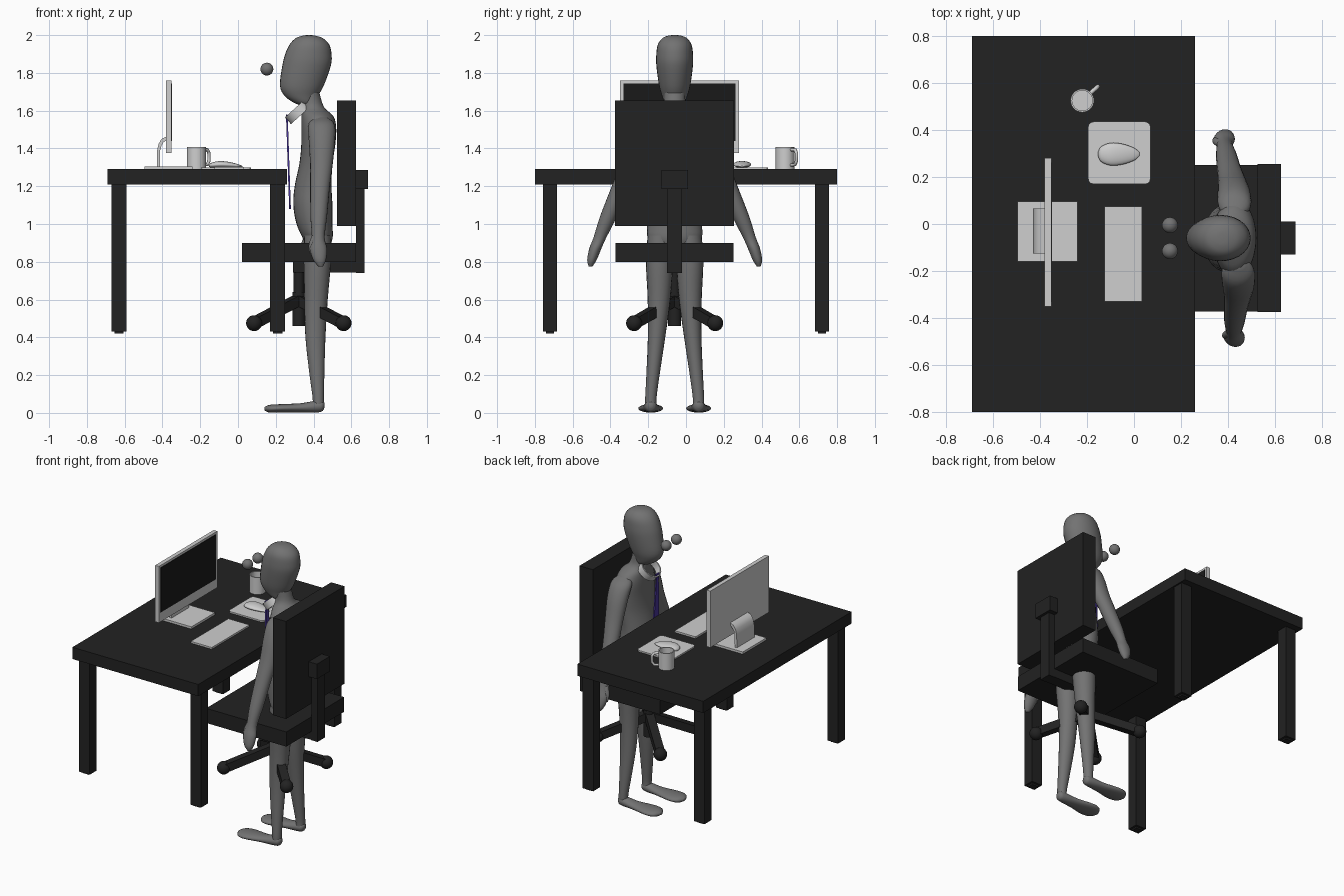
import bpy, bmesh, math
from mathutils import Vector, Matrix

if "Cube" in bpy.data.objects:
    bpy.data.objects.remove(bpy.data.objects["Cube"])


def material(name, rgb):
    m = bpy.data.materials.new(name)
    m.diffuse_color = (*rgb, 1)
    m.use_nodes = True
    m.node_tree.nodes["Principled BSDF"].inputs["Base Color"].default_value = m.diffuse_color
    return m


BLACK = material("matte_black", (0.016, 0.016, 0.016))
SCREEN = material("screen_black", (0.010, 0.010, 0.010))
LIGHT = material("light_grey", (0.62, 0.62, 0.62))
SKIN = material("mid_grey", (0.17, 0.17, 0.17))
PURPLE = material("purple", (0.065, 0.035, 0.32))
CY = -0.06  # side-to-side centre of figure and chair


def finish(name, bm, mat, angle=None):
    bmesh.ops.recalc_face_normals(bm, faces=bm.faces)
    me = bpy.data.meshes.new(name)
    bm.to_mesh(me)
    bm.free()
    me.materials.append(mat)
    ob = bpy.data.objects.new(name, me)
    bpy.context.collection.objects.link(ob)
    if angle:
        bpy.ops.object.select_all(action='DESELECT')
        ob.select_set(True)
        bpy.context.view_layer.objects.active = ob
        bpy.ops.object.shade_smooth_by_angle(angle=math.radians(angle))
    return ob


def box(name, x, y, z, mat=BLACK):
    bm = bmesh.new()
    c = Vector((sum(x) / 2, sum(y) / 2, sum(z) / 2))
    size = (x[1] - x[0], y[1] - y[0], z[1] - z[0], 1)
    bmesh.ops.create_cube(bm, size=1, matrix=Matrix.Translation(c) @ Matrix.Diagonal(size))
    return finish(name, bm, mat)


def ball(name, c, r, mat, scale=(1, 1, 1)):
    bm = bmesh.new()
    bmesh.ops.create_uvsphere(bm, u_segments=24, v_segments=14, radius=r,
                              matrix=Matrix.Translation(c) @ Matrix.Diagonal((*scale, 1)))
    return finish(name, bm, mat, 60)


def rod(name, a, b, r, mat, sides=20, angle=40):
    a, b = Vector(a), Vector(b)
    d = b - a
    bm = bmesh.new()
    rot = d.to_track_quat('Z', 'Y').to_matrix().to_4x4() @ Matrix.Rotation(math.pi / sides, 4, 'Z')
    bmesh.ops.create_cone(bm, cap_ends=True, segments=sides, radius1=r, radius2=r,
                          depth=d.length, matrix=Matrix.Translation((a + b) / 2) @ rot)
    return finish(name, bm, mat, angle)


def prism(name, pts, shift, mat, angle=None):
    """Closed outline swept along a vector."""
    bm = bmesh.new()
    f = bm.faces.new([bm.verts.new(p) for p in pts])
    r = bmesh.ops.extrude_face_region(bm, geom=[f])
    bmesh.ops.translate(bm, vec=shift, verts=[v for v in r['geom'] if isinstance(v, bmesh.types.BMVert)])
    return finish(name, bm, mat, angle)


def spline(rows, n=4):
    """Smooth in-between stations."""
    out = []
    for i in range(len(rows) - 1):
        p = [Vector(rows[min(max(k, 0), len(rows) - 1)]) for k in range(i - 1, i + 3)]
        for s in range(n):
            t = s / n
            out.append(0.5 * (2 * p[1] + (p[2] - p[0]) * t + (2 * p[0] - 5 * p[1] + 4 * p[2] - p[3]) * t * t
                              + (3 * p[1] - p[0] - 3 * p[2] + p[3]) * t ** 3))
    return out + [Vector(rows[-1])]


def loft(name, rows, mat=SKIN, axis='z', seg=20):
    """Rows are x, y, z, radius, radius: ellipses stacked along z or x."""
    bm = bmesh.new()
    rings = []
    for r in spline(rows):
        ring = []
        for k in range(seg):
            a = math.tau * k / seg
            u, v = r[3] * math.cos(a), r[4] * math.sin(a)
            off = (u, v, 0) if axis == 'z' else (0, u, v)
            ring.append(bm.verts.new([r[j] + off[j] for j in range(3)]))
        rings.append(ring)
    for a, b in zip(rings, rings[1:]):
        for k in range(seg):
            bm.faces.new((a[k], a[k - 1], b[k - 1], b[k]))
    bm.faces.new(rings[0])
    bm.faces.new(rings[-1])
    return finish(name, bm, mat, 70)


# Desk
box("desk_top", (-0.69, 0.26), (-0.8, 0.8), (1.21, 1.29))
for x in (-0.63, 0.21):
    for y in (-0.72, 0.72):
        box("desk_leg", (x - 0.04, x + 0.04), (y - 0.037, y + 0.037), (0.43, 1.21))
        box("desk_foot", (x - 0.025, x + 0.025), (y - 0.022, y + 0.022), (0.42, 0.43))

# Chair
box("chair_seat", (0.02, 0.625), (-0.372, 0.252), (0.80, 0.90))
box("chair_back", (0.525, 0.625), (-0.375, 0.255), (0.99, 1.655))
box("back_bracket", (0.625, 0.687), (-0.13, 0.01), (1.185, 1.287))
box("back_post", (0.625, 0.67), (-0.10, -0.02), (0.74, 1.19))
box("under_bar", (0.29, 0.67), (-0.10, -0.02), (0.742, 0.80))
rod("gas_column", (0.322, CY, 0.6), (0.322, CY, 0.8), 0.028, BLACK)
rod("hub", (0.322, CY, 0.46), (0.322, CY, 0.64), 0.035, BLACK)
for sx in (-1, 1):
    for sy in (-1, 1):
        end = (0.322 + sx * 0.237, CY + sy * 0.215, 0.475)
        rod("base_arm", (0.322, CY, 0.60), end, 0.038, BLACK, 4, 20)
        ball("caster", end, 0.042, BLACK)

# Monitor
box("monitor_case", (-0.38, -0.352), (-0.35, 0.28), (1.375, 1.76), LIGHT)
box("monitor_screen", (-0.353, -0.349), (-0.332, 0.262), (1.44, 1.745), SCREEN)
box("monitor_base", (-0.495, -0.24), (-0.16, 0.095), (1.29, 1.305), LIGHT)
outer = [(-0.43, 1.30), (-0.428, 1.39), (-0.42, 1.425), (-0.405, 1.45), (-0.375, 1.465)]
inner = [(-0.375, 1.445), (-0.395, 1.432), (-0.405, 1.415), (-0.412, 1.39), (-0.414, 1.30)]
prism("monitor_stand", [(x, -0.125, z) for x, z in outer + inner], (0, 0.19, 0), LIGHT, 40)

# Keyboard, mouse pad and mouse
box("keyboard", (-0.125, 0.033), (-0.33, 0.075), (1.29, 1.302), LIGHT)
pad = []
for cx, cy, a0 in ((0.048, 0.413, 0), (-0.173, 0.413, 90), (-0.173, 0.192, 180), (0.048, 0.192, 270)):
    for d in (0, 30, 60, 90):
        a = math.radians(a0 + d)
        pad.append((cx + 0.022 * math.cos(a), cy + 0.022 * math.sin(a), 1.29))
prism("mouse_pad", pad, (0, 0, 0.01), LIGHT)
loft("mouse", [(-0.153, 0.297, 1.308, 0.008, 0.005), (-0.14, 0.297, 1.311, 0.032, 0.013),
               (-0.10, 0.297, 1.315, 0.048, 0.018), (-0.05, 0.297, 1.313, 0.044, 0.016),
               (0.0, 0.297, 1.308, 0.027, 0.009), (0.023, 0.297, 1.304, 0.008, 0.003)], LIGHT, 'x')

# Mug: turned profile with a hollow inside
MUG = Vector((-0.22, 0.525, 0))
bm = bmesh.new()
prof = [(0, 1.292), (0.05, 1.292), (0.05, 1.408), (0.043, 1.408), (0.043, 1.302), (0, 1.302)]
vs = [bm.verts.new((MUG.x + r, MUG.y, z)) for r, z in prof]
es = [bm.edges.new(p) for p in zip(vs, vs[1:])]
bmesh.ops.spin(bm, geom=vs + es, cent=MUG, axis=(0, 0, 1), angle=math.tau, steps=28)
bmesh.ops.remove_doubles(bm, verts=bm.verts, dist=0.0005)
finish("mug", bm, LIGHT, 40)
cu = bpy.data.curves.new("mug_handle", 'CURVE')
cu.dimensions = '3D'
cu.bevel_depth = 0.009
cu.bevel_resolution = 2
path = [(0.045, 1.393), (0.078, 1.393), (0.09, 1.375), (0.09, 1.335), (0.078, 1.315), (0.045, 1.312)]
sp = cu.splines.new('POLY')
sp.points.add(len(path) - 1)
for p, (r, z) in zip(sp.points, path):
    p.co = (MUG.x + r * 0.74, MUG.y + r * 0.67, z, 1)
cu.materials.append(LIGHT)
bpy.context.collection.objects.link(bpy.data.objects.new("mug_handle", cu))


# Figure: torso and head given as height, front x, back x, half width
def body(name, rows):
    loft(name, [((a + b) / 2, CY, z, (b - a) / 2, w) for z, a, b, w in rows], seg=28)


body("torso", [(0.85, 0.38, 0.47, 0.07), (0.92, 0.345, 0.50, 0.14), (1.0, 0.31, 0.50, 0.145),
               (1.1, 0.293, 0.50, 0.145), (1.2, 0.30, 0.495, 0.14), (1.32, 0.325, 0.50, 0.15),
               (1.42, 0.335, 0.515, 0.165), (1.51, 0.335, 0.52, 0.165), (1.57, 0.335, 0.505, 0.13),
               (1.62, 0.335, 0.455, 0.065), (1.70, 0.34, 0.43, 0.055)])
body("head", [(1.63, 0.325, 0.40, 0.04), (1.645, 0.29, 0.41, 0.055), (1.68, 0.245, 0.425, 0.068),
              (1.735, 0.222, 0.455, 0.083), (1.84, 0.235, 0.492, 0.097), (1.90, 0.25, 0.495, 0.097),
              (1.95, 0.273, 0.483, 0.089), (1.983, 0.305, 0.45, 0.066), (1.997, 0.342, 0.41, 0.035),
              (2.0, 0.37, 0.38, 0.006)])
for y in (-0.055, 0.055):
    ball("eye", (0.153, CY + y, 1.82), 0.034, SKIN)

for s in (-1, 1):
    # the shoulders are turned slightly, so one arm sits further forward
    def limb(rows):
        return [(x - s * 0.05 * y, CY + s * y, z, a, b) for x, y, z, a, b in rows]
    loft("arm", limb([(0.435, 0.11, 1.565, 0.03, 0.02), (0.435, 0.14, 1.53, 0.068, 0.055),
                      (0.435, 0.185, 1.45, 0.07, 0.058), (0.43, 0.235, 1.32, 0.06, 0.052),
                      (0.42, 0.285, 1.2, 0.052, 0.048), (0.41, 0.35, 1.04, 0.044, 0.045),
                      (0.405, 0.395, 0.93, 0.034, 0.034), (0.405, 0.42, 0.87, 0.045, 0.032),
                      (0.41, 0.438, 0.81, 0.034, 0.025), (0.415, 0.445, 0.775, 0.012, 0.01)]))
    loft("thumb", limb([(0.39, 0.40, 0.94, 0.018, 0.016), (0.372, 0.412, 0.89, 0.018, 0.016),
                        (0.365, 0.422, 0.845, 0.007, 0.007)]), seg=12)
    loft("leg", [(x, CY + s * y, z, a, b) for x, y, z, a, b in (
        (0.42, 0.075, 0.94, 0.07, 0.068), (0.42, 0.08, 0.8, 0.072, 0.072),
        (0.413, 0.083, 0.6, 0.062, 0.06), (0.41, 0.096, 0.4, 0.053, 0.046),
        (0.418, 0.115, 0.2, 0.039, 0.035), (0.425, 0.126, 0.08, 0.03, 0.03),
        (0.425, 0.126, 0.03, 0.03, 0.03))])
    loft("foot", [(x, CY + s * 0.127, z, w, h) for x, z, w, h in (
        (0.458, 0.04, 0.012, 0.012), (0.445, 0.036, 0.028, 0.028), (0.41, 0.033, 0.035, 0.031),
        (0.33, 0.027, 0.045, 0.024), (0.22, 0.024, 0.066, 0.022), (0.165, 0.022, 0.052, 0.02),
        (0.14, 0.022, 0.015, 0.008))], axis='x')

# Shirt collar: tilted open band
bm = bmesh.new()
tilt = Matrix.Translation((0.318, CY, 1.595)) @ Matrix.Rotation(math.radians(-42), 4, 'Y')
rings = [[bm.verts.new(tilt @ Vector((r * math.cos(math.tau * k / 28), r * math.sin(math.tau * k / 28), z)))
          for k in range(28)] for r, z in ((0.072, -0.024), (0.072, 0.024), (0.064, 0.024), (0.064, -0.024))]
for i in range(4):
    for k in range(28):
        a, b = rings[i - 1], rings[i]
        bm.faces.new((a[k], a[k - 1], b[k - 1], b[k]))
finish("collar", bm, LIGHT, 40)

# Necktie: knot and hanging blade
half = [(0.018, 1.58), (0.011, 1.535), (0.034, 1.14)]
outline = [(y, z) for y, z in half] + [(0, 1.08)] + [(-y, z) for y, z in reversed(half)]
prism("necktie", [(0.254 + (1.58 - z) * 0.034, CY + y, z) for y, z in outline], (0.009, 0, 0), PURPLE)
